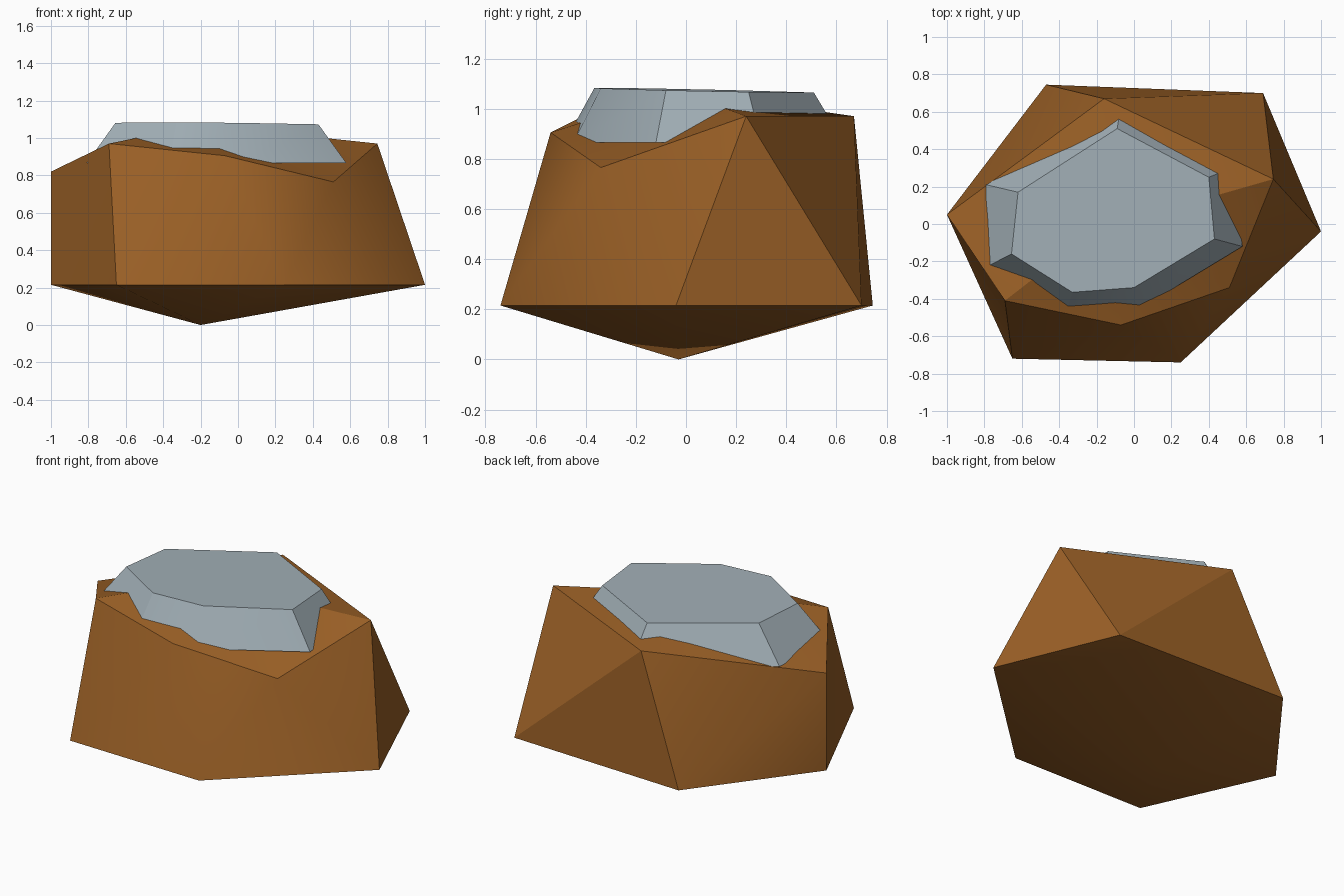
import bpy
import bmesh
import math

cube = bpy.data.objects.get("Cube")
if cube:
    bpy.data.objects.remove(cube, do_unlink=True)


def make_material(name, rgb):
    mat = bpy.data.materials.new(name)
    mat.use_nodes = True
    mat.diffuse_color = (*rgb, 1)
    bsdf = next(n for n in mat.node_tree.nodes if n.type == 'BSDF_PRINCIPLED')
    bsdf.inputs["Base Color"].default_value = (*rgb, 1)
    return mat


def finish(bm, name, mat):
    bmesh.ops.recalc_face_normals(bm, faces=bm.faces[:])
    mesh = bpy.data.meshes.new(name)
    bm.to_mesh(mesh)
    bm.free()
    mesh.materials.append(mat)
    obj = bpy.data.objects.new(name, mesh)
    bpy.context.collection.objects.link(obj)
    bpy.ops.object.select_all(action='DESELECT')
    bpy.context.view_layer.objects.active = obj
    obj.select_set(True)
    bpy.ops.object.shade_smooth_by_angle(angle=math.radians(30))
    return obj


def ring(bm, points):
    return [bm.verts.new(p) for p in points]


def fan(bm, loop, tip):
    for a, b in zip(loop, loop[1:] + loop[:1]):
        bm.faces.new((a, b, tip))


# Rock: two uneven hexagon rings joined by triangles, with a point above and below
base = [(-1, .05), (-.65, -.72), (.25, -.74), (1, -.04), (.69, .7), (-.47, .745)]
rim = [(-1, .05, .82), (-.69, -.41, .97), (-.07, -.54, .905),
       (.51, -.34, .765), (.745, .24, .97), (-.16, .67, .97)]
bm = bmesh.new()
low = ring(bm, [(x, y, .215) for x, y in base])
high = ring(bm, rim)
for i in range(len(low)):
    j = (i + 1) % len(low)
    bm.faces.new((low[i], low[j], high[j]))
    bm.faces.new((low[i], high[j], high[i]))
fan(bm, high, bm.verts.new((-.2, -.03, 1.07)))
fan(bm, low, bm.verts.new((-.2, -.03, 0)))
finish(bm, "rock", make_material("brown rock", (.32, .115, .019)))

# Cap: a flat-topped slab with flaring sides that sinks into the rock
crown = [(-.62, .17), (-.655, -.16), (-.33, -.365), (0, -.34),
         (.43, -.08), (.40, .25), (-.09, .51)]
skirt = [(-.79, .21), (-.81, -.24), (-.365, -.485), (.035, -.45),
         (.58, -.12), (.52, .3), (-.07, .63)]
bm = bmesh.new()
top = ring(bm, [(x, y, 1.074 - .006 * x - .02 * y) for x, y in crown])
bottom = ring(bm, [(x, y, .865) for x, y in skirt])
bm.faces.new(top)
bm.faces.new(bottom[::-1])
for i in range(len(top)):
    j = (i + 1) % len(top)
    bm.faces.new((bottom[i], bottom[j], top[j], top[i]))
finish(bm, "stone_cap", make_material("pale blue grey", (.36, .43, .47)))
